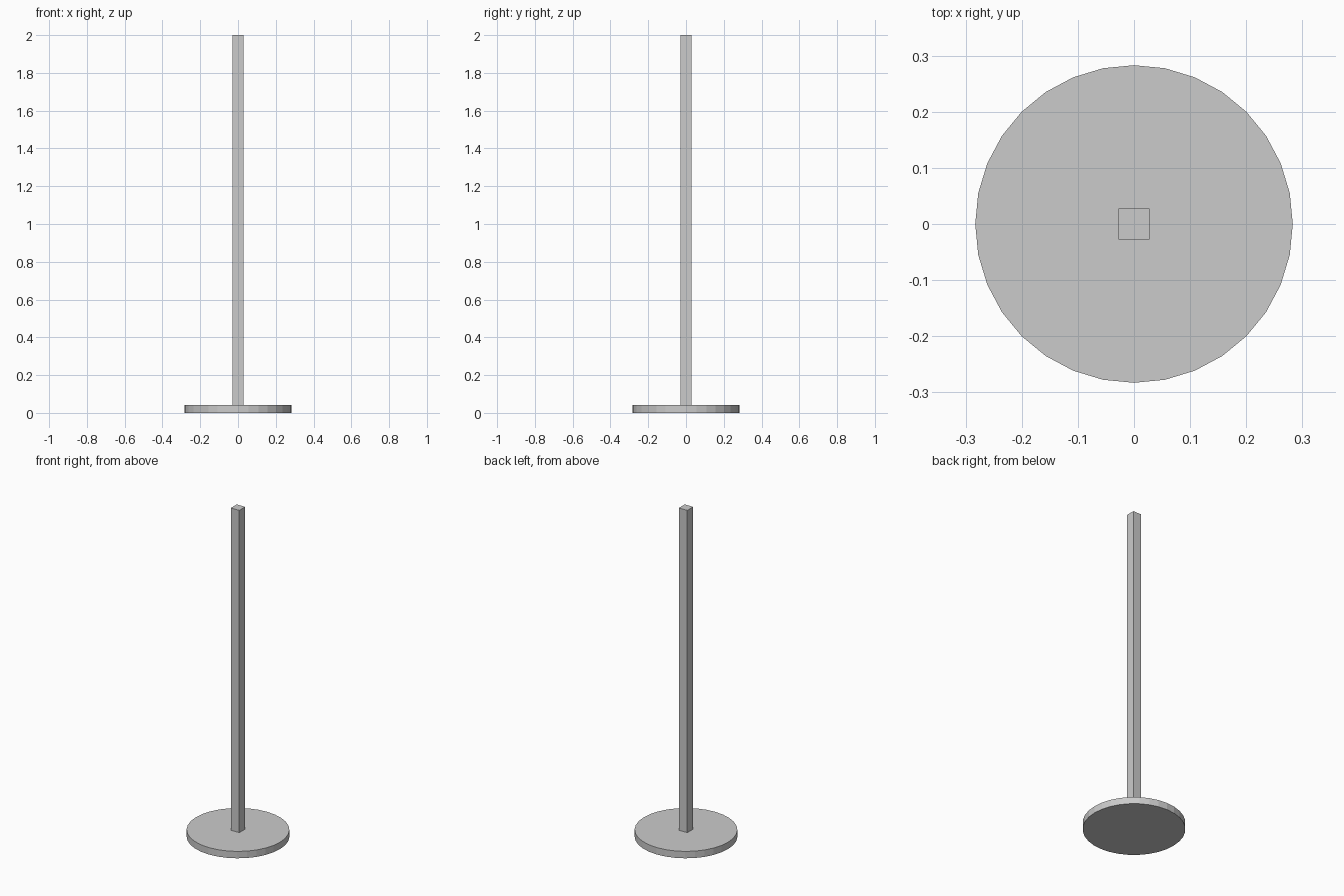
import bpy

if "Cube" in bpy.data.objects:
    bpy.data.objects.remove(bpy.data.objects["Cube"])

BASE_RADIUS = 0.283
BASE_HEIGHT = 0.042
POST_WIDTH = 0.056
TOTAL_HEIGHT = 2.0

# Round base plate
bpy.ops.mesh.primitive_cylinder_add(vertices=32, radius=BASE_RADIUS, depth=BASE_HEIGHT,
                                    location=(0, 0, BASE_HEIGHT / 2))
bpy.context.object.name = "base_plate"

# Square post standing on the plate
post_height = TOTAL_HEIGHT - BASE_HEIGHT
bpy.ops.mesh.primitive_cube_add(size=1, location=(0, 0, BASE_HEIGHT + post_height / 2))
post = bpy.context.object
post.name = "post"
post.scale = (POST_WIDTH, POST_WIDTH, post_height)
bpy.ops.object.transform_apply(location=False, rotation=False, scale=True)
